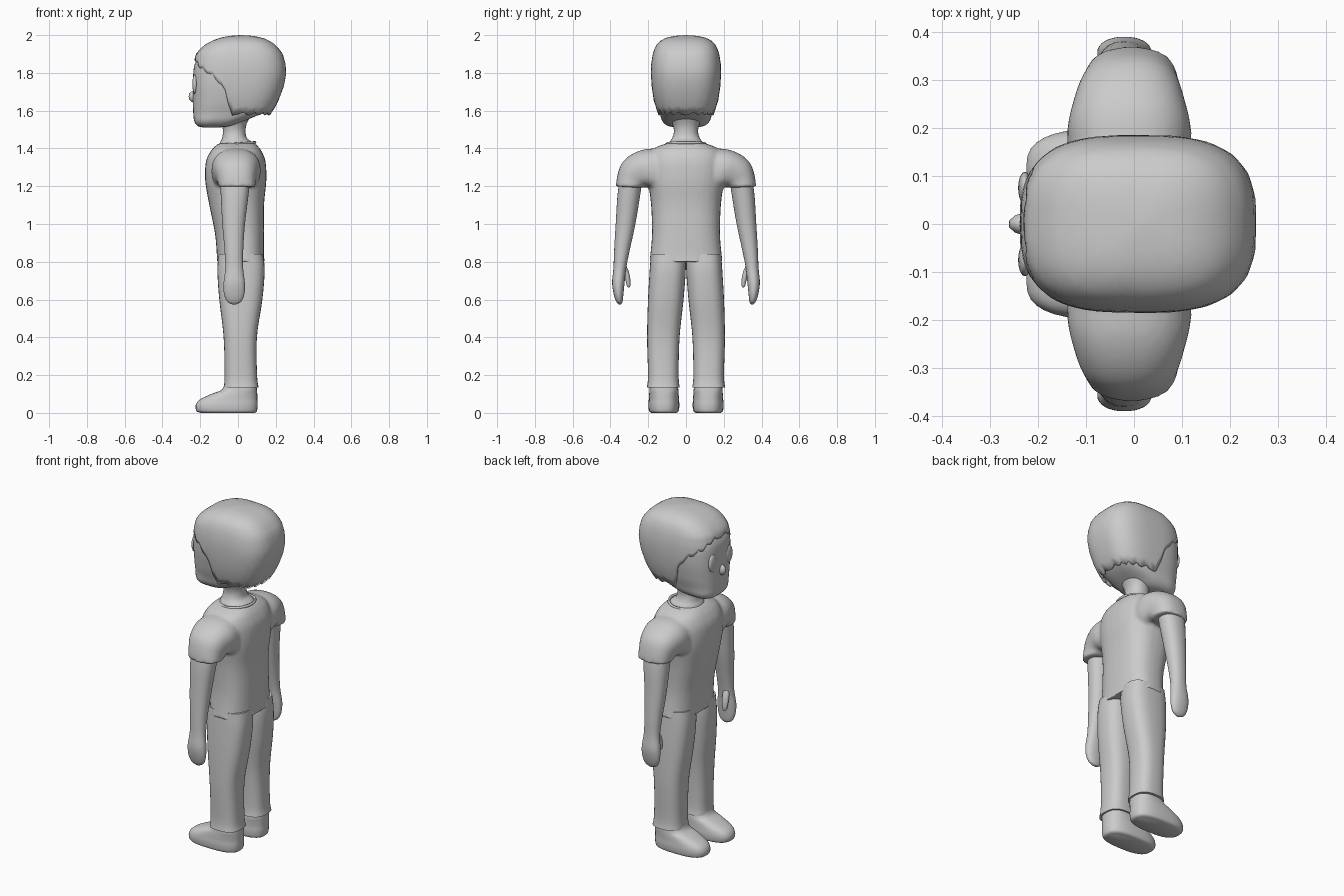
import bpy, bmesh, math
from mathutils import Vector, Matrix

if "Cube" in bpy.data.objects:
    bpy.data.objects.remove(bpy.data.objects["Cube"])


def catmull(a, b, c, d, t):
    return tuple(0.5 * (2 * q + (r - p) * t + (2 * p - 5 * q + 4 * r - s) * t * t
                        + (3 * q - p - 3 * r + s) * t ** 3) for p, q, r, s in zip(a, b, c, d))


def spow(v, e):
    return math.copysign(abs(v) ** e, v)


def finish(bm, name, angle=50):
    bmesh.ops.recalc_face_normals(bm, faces=bm.faces)
    me = bpy.data.meshes.new(name)
    bm.to_mesh(me)
    bm.free()
    ob = bpy.data.objects.new(name, me)
    bpy.context.collection.objects.link(ob)
    bpy.ops.object.select_all(action='DESELECT')
    ob.select_set(True)
    bpy.context.view_layer.objects.active = ob
    bpy.ops.object.shade_smooth_by_angle(angle=math.radians(angle))
    return ob


def bridge(bm, loops):
    n = len(loops[0])
    for a, b in zip(loops, loops[1:]):
        for i in range(n):
            j = (i + 1) % n
            bm.faces.new((a[i], a[j], b[j], b[i]))


def loft(bm, rings, p=2.4, side=1, n=32, steps=5):
    """Rings are (x, y, z, half depth, half width, tilt about x in degrees)."""
    rings = [tuple(r) + (0,) * (6 - len(r)) for r in rings]
    ext = [rings[0]] + rings + [rings[-1]]
    path = []
    for k in range(len(rings) - 1):
        path += [catmull(*ext[k:k + 4], s / steps) for s in range(steps)]
    path.append(rings[-1])
    loops = []
    for x, y, z, rx, rv, tilt in path:
        c, s = math.cos(math.radians(tilt)), math.sin(math.radians(tilt))
        loop = []
        for i in range(n):
            a = 2 * math.pi * i / n
            u, v = rx * spow(math.cos(a), 2 / p), rv * spow(math.sin(a), 2 / p)
            loop.append(bm.verts.new((x + u, side * (y + v * c), z + v * s)))
        loops.append(loop)
    bridge(bm, loops)
    bm.faces.new(loops[0])
    bm.faces.new(loops[-1])


def lofted(name, rings, **kw):
    bm = bmesh.new()
    loft(bm, rings, **kw)
    return finish(bm, name)


def ellipsoid(name, loc, size):
    bm = bmesh.new()
    bmesh.ops.create_uvsphere(bm, u_segments=20, v_segments=12, radius=1,
                              matrix=Matrix.Translation(loc) @ Matrix.Diagonal((*size, 1)))
    return finish(bm, name)


def interp(table, z):
    for a, b in zip(table, table[1:]):
        if a[0] <= z <= b[0]:
            t = (z - a[0]) / (b[0] - a[0])
            return [p + (q - p) * t for p, q in zip(a[1:], b[1:])]
    return list(table[0][1:] if z < table[0][0] else table[-1][1:])


# shirt: torso and sleeves fused into one smooth surface
bm = bmesh.new()
loft(bm, [(.015, 0, .80, .128, .197), (.013, 0, .83, .125, .19), (.008, 0, .95, .13, .18),
          (-.007, 0, 1.1, .145, .185), (-.012, 0, 1.23, .162, .2), (-.012, 0, 1.33, .158, .2),
          (-.01, 0, 1.385, .135, .185), (-.008, 0, 1.41, .115, .15), (-.005, 0, 1.428, .095, .1)], p=2.6)
for s in (1, -1):
    loft(bm, [(-.01, .10, 1.28, .12, .12, 85), (-.01, .19, 1.28, .13, .12, 70),
              (-.01, .25, 1.26, .115, .11, 45), (-.008, .28, 1.23, .102, .088, 20),
              (-.005, .298, 1.195, .097, .073, 3)], side=s)
shirt = finish(bm, "shirt", 180)
rm = shirt.modifiers.new("fuse", 'REMESH')
rm.mode, rm.voxel_size, rm.use_smooth_shade = 'VOXEL', 0.01, True
sm = shirt.modifiers.new("soften", 'SMOOTH')
sm.factor, sm.iterations = 0.5, 6

# collar trim
bm = bmesh.new()
loops = []
for i in range(40):
    a = 2 * math.pi * i / 40
    c, s = math.cos(a), math.sin(a)
    loops.append([bm.verts.new((-.008 + c * (.098 + .007 * math.cos(b)), s * (.102 + .007 * math.cos(b)),
                                1.423 + .008 * c + .008 * math.sin(b)))
                  for b in (k * math.pi / 4 for k in range(8))])
bridge(bm, loops + [loops[0]])
finish(bm, "collar", 180)

# neck
lofted("neck", [(-.005, 0, 1.40, .1, .1), (-.008, 0, 1.43, .088, .09), (-.018, 0, 1.455, .066, .073),
                (-.02, 0, 1.49, .06, .064), (-.02, 0, 1.53, .066, .072), (-.02, 0, 1.58, .09, .1)], p=2.2)

# head
lofted("head", [(-.14, 0, 1.512, .05, .055), (-.122, 0, 1.52, .093, .098), (-.1, 0, 1.545, .132, .125),
                (-.053, 0, 1.59, .184, .14), (-.024, 0, 1.65, .214, .158), (-.01, 0, 1.75, .228, .174),
                (.0, 0, 1.85, .228, .172), (.005, 0, 1.93, .175, .135)], p=3, n=48)

# nose and eyes
bm = bmesh.new()
bmesh.ops.create_icosphere(bm, subdivisions=2, radius=1,
                           matrix=Matrix.Translation((-.236, 0, 1.675)) @ Matrix.Diagonal((.022, .022, .032, 1)))
for v in bm.verts:
    if v.co.x < -.25 and abs(v.co.y) < .008:
        v.co.x -= .004
finish(bm, "nose")
for s in (1, -1):
    ellipsoid("eye", (-.228, s * .075, 1.74), (.014, .034, .052))

# hair: shell following the skull down to a jagged hairline
skull = [(1.55, -.038, .188, .138), (1.6, -.023, .21, .153), (1.65, -.012, .225, .17),
         (1.73, .002, .241, .182), (1.8, .009, .247, .186), (1.85, .008, .243, .184),
         (1.9, .007, .23, .176), (1.93, .009, .207, .166), (1.955, .012, .178, .152),
         (1.975, .016, .142, .128), (1.988, .018, .105, .1), (1.996, .018, .06, .06),
         (2.0, .018, .004, .004)]
hairline = [(-.23, 1.865), (-.2, 1.825), (-.12, 1.77), (-.07, 1.72), (-.04, 1.65), (.0, 1.575), (.26, 1.575)]
bm = bmesh.new()
N, M = 80, 18
loops = []
for k in range(M + 1):
    loop = []
    for i in range(N):
        a = 2 * math.pi * i / N
        c, s = spow(math.cos(a), 2 / 2.9), spow(math.sin(a), 2 / 2.9)
        zb = interp(hairline, .01 + .243 * c)[0] + (0, .008, .016, .004)[i % 4]
        z = 2 - (2 - zb) * (.02 + .98 * k / M) ** 1.8
        cx, rx, ry = interp(skull, z)
        loop.append(bm.verts.new((cx + rx * c, ry * s, z)))
    loops.append(loop)
bridge(bm, loops)
bm.faces.new(loops[0])
hair = finish(bm, "hair", 60)
so = hair.modifiers.new("thickness", 'SOLIDIFY')
so.thickness, so.offset = 0.014, -1

for s, label in ((1, "left"), (-1, "right")):
    # arm with mitten hand
    lofted(label + "_arm", [(-.015, .29, 1.24, .08, .06), (-.018, .303, 1.15, .073, .06),
                            (-.023, .32, 1.0, .06, .052), (-.022, .338, .87, .05, .042),
                            (-.02, .35, .77, .047, .034), (-.02, .358, .69, .056, .033),
                            (-.02, .357, .63, .054, .026), (-.02, .353, .59, .038, .017),
                            (-.02, .351, .575, .012, .007)], p=2.2, side=s)
    # thumb
    lofted(label + "_thumb", [(-.035, .335, .79, .016, .014), (-.04, .318, .745, .02, .016),
                              (-.042, .307, .70, .018, .013), (-.042, .304, .672, .012, .009),
                              (-.042, .304, .664, .004, .003)], p=2, side=s, n=16)
    # trouser leg
    lofted(label + "_trouser_leg", [(.017, .12, .135, .092, .087), (.015, .12, .2, .086, .081),
                                    (.012, .12, .4, .088, .086), (.015, .107, .6, .114, .094),
                                    (.016, .097, .75, .125, .0955), (.015, .094, .84, .118, .092)],
           p=2.7, side=s)
    # shoe
    lofted(label + "_shoe", [(-.055, .117, 0, .145, .066), (-.06, .117, .01, .16, .078),
                             (-.06, .117, .04, .164, .082), (-.05, .117, .07, .153, .08),
                             (-.02, .117, .1, .122, .078), (.008, .117, .125, .092, .076),
                             (.014, .118, .18, .08, .07)], p=2.7, side=s)
